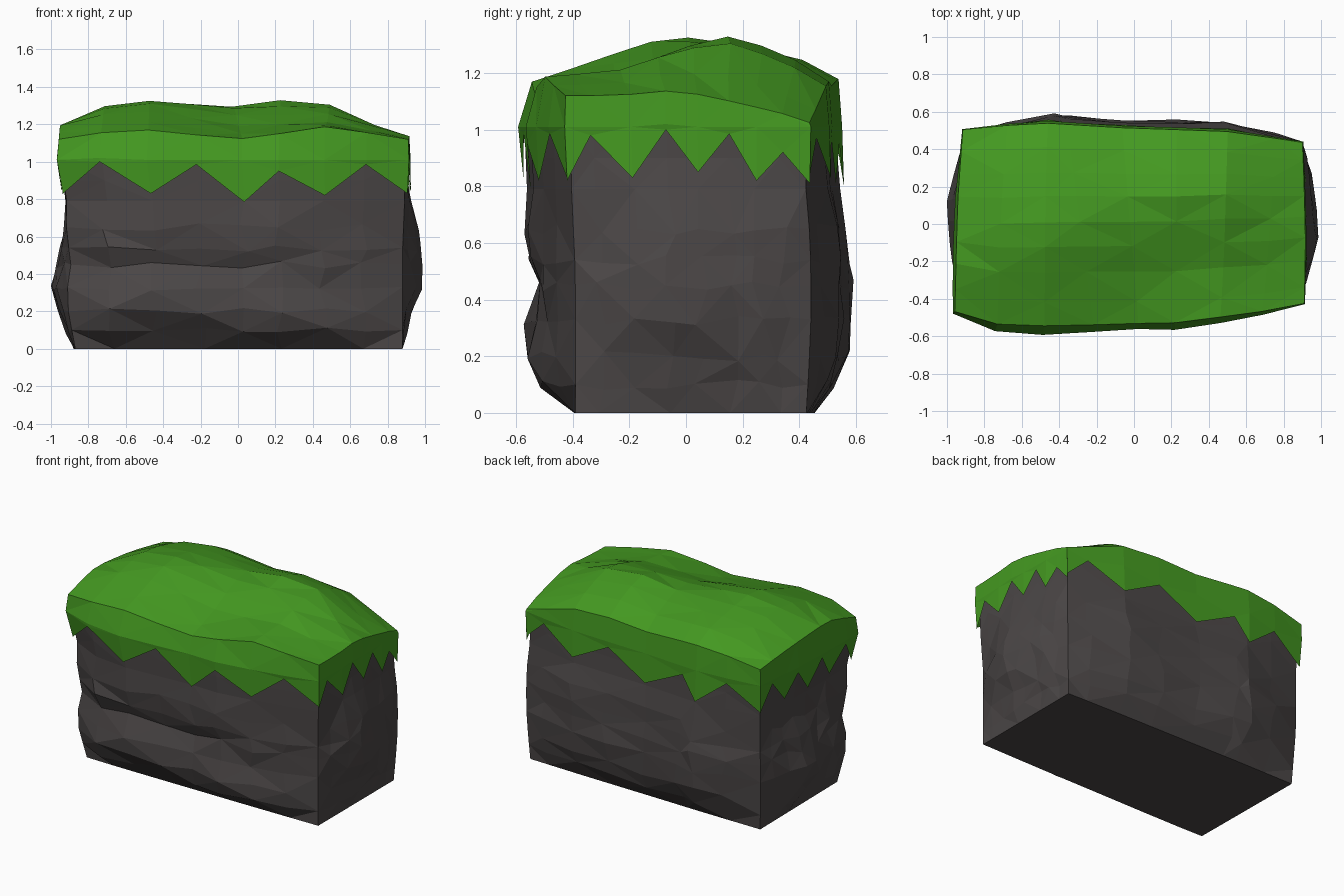
import bpy, bmesh, random
from mathutils import Vector

if "Cube" in bpy.data.objects:
    bpy.data.objects.remove(bpy.data.objects["Cube"])

random.seed(4)


def interp(pts, v):
    """Piecewise linear lookup in [(pos, value), ...]."""
    if v <= pts[0][0]:
        return pts[0][1]
    for (a, p), (b, q) in zip(pts, pts[1:]):
        if v <= b:
            return p + (q - p) * (v - a) / (b - a)
    return pts[-1][1]


# Corner posts: (bottom xy, top xy), counter-clockwise from front left
CORNERS = [((-.87, -.39), (-.94, -.45)), ((.88, -.39), (.895, -.41)),
           ((.88, .425), (.88, .415)), ((-.88, .455), (-.90, .49))]
# Outward swelling of each corner post by height
SWELL = [[(0, 0), (.12, .015), (.25, .03), (.37, .015), (.47, -.01), (.6, .01), (.8, -.005), (1.0, .015), (1.15, 0)],
         [(0, 0), (.5, -.008), (.8, 0)],
         [(0, 0), (.15, .01), (.35, .02), (.6, .02), (.8, .005)],
         [(0, 0), (.4, .01), (.8, 0)]]
OUT = [Vector((0, -1, 0)), Vector((1, 0, 0)), Vector((0, 1, 0)), Vector((-1, 0, 0))]

# Bulge of each side: by height, and along its length
PROFILE = [
    [(0, .005), (.1, .13), (.2, .17), (.33, .14), (.45, .11), (.54, .165), (.65, .15), (.8, .135), (1, .13), (1.17, .09)],
    [(0, 0), (.12, .02), (.25, .05), (.37, .11), (.5, .09), (.63, .08), (.75, .05), (.87, .015), (1.15, .01)],
    [(0, .005), (.12, .09), (.24, .125), (.6, .105), (.85, .07), (1.2, .05)],
    [(0, 0), (.12, .045), (.25, .075), (.37, .105), (.5, .06), (.65, .015), (1, .02), (1.2, .01)]]
SHAPE = [
    [(0, 0), (.12, .8), (.26, 1), (.53, .85), (.63, .93), (.75, .72), (.88, .4), (1, 0)],
    [(0, 0), (.2, .65), (.42, 1), (.6, .8), (.8, .5), (1, 0)],
    [(0, 0), (.25, .95), (.47, .75), (.75, 1), (.9, .5), (1, 0)],
    [(0, 0), (.2, .5), (.38, 1), (.6, .9), (.8, .6), (1, 0)]]

# Grass teeth: stations along each side and the hem height there
TEETH = [
    [(0, .83), (.12, 1), (.255, .83), (.395, .985), (.525, .785), (.63, .95), (.76, .82), (.88, .985), (1, .83)],
    [(0, .82), (.1, .98), (.27, .83), (.41, 1), (.54, .85), (.67, .985), (.78, .82), (.89, .92), (1, .81)],
    [(0, .84), (.08, .97), (.22, .83), (.37, .97), (.53, .81), (.69, .95), (.75, .80), (.87, .97), (1, .82)],
    [(0, .82), (.12, .98), (.25, .83), (.37, .97), (.5, .82), (.62, .98), (.74, .83), (.88, .98), (1, .83)]]

# Hill heights across the top
HX = [0, .12, .26, .51, .63, .77, 1]
HILL = [(0, [1.12, 1.155, 1.17, 1.12, 1.15, 1.19, 1.12]),
        (.22, [1.19, 1.24, 1.25, 1.18, 1.19, 1.205, 1.12]),
        (.32, [1.20, 1.27, 1.29, 1.21, 1.21, 1.22, 1.13]),
        (.46, [1.19, 1.30, 1.335, 1.28, 1.28, 1.28, 1.14]),
        (.68, [1.17, 1.28, 1.30, 1.295, 1.335, 1.31, 1.10]),
        (.88, [1.14, 1.22, 1.25, 1.22, 1.25, 1.23, 1.06]),
        (1, [1.12, 1.16, 1.18, 1.15, 1.17, 1.16, 1.025])]


def hill(u, v):
    return interp([(r, interp(list(zip(HX, row)), u)) for r, row in HILL], v)


def corner(k, z, off):
    k %= 4
    (ax, ay), (bx, by) = CORNERS[k]
    t = min(z / 1.1, 1)
    off += interp(SWELL[k], z)
    x, y = ax + (bx - ax) * t, ay + (by - ay) * t
    return Vector((x + (off if x > 0 else -off), y + (off if y > 0 else -off), z))


def wall(side, s, z, off=0):
    """Point on one side of the block at fraction s and height z."""
    p = corner(side, z, off).lerp(corner(side + 1, z, off), s)
    zz = z
    if side == 0 and .05 < z < .8:  # slanting rock layers on the front
        zz += interp([(0, .05), (.28, -.05), (.6, 0), (.75, .06), (1, .02)], s)
    return p + OUT[side] * interp(PROFILE[side], zz) * interp(SHAPE[side], s)


def add_grid(verts, faces, rows):
    """Triangulated grid with alternating diagonals."""
    n, base = len(rows[0]), len(verts)
    for r in rows:
        verts.extend(r)
    for j in range(len(rows) - 1):
        for i in range(n - 1):
            a = base + j * n + i
            b, c, d = a + 1, a + n + 1, a + n
            faces.extend([(a, b, c), (a, c, d)] if (i + j) % 2 else [(a, b, d), (b, c, d)])


def make(name, verts, faces, mat):
    me = bpy.data.meshes.new(name)
    me.from_pydata([tuple(v) for v in verts], [], faces)
    me.materials.append(mat)
    bpy.context.collection.objects.link(bpy.data.objects.new(name, me))
    bm = bmesh.new()
    bm.from_mesh(me)
    bmesh.ops.remove_doubles(bm, verts=bm.verts, dist=.0005)
    bm.to_mesh(me)
    bm.free()


def material(name, rgb):
    m = bpy.data.materials.new(name)
    m.diffuse_color = (*rgb, 1)
    m.use_nodes = True
    m.node_tree.nodes["Principled BSDF"].inputs["Base Color"].default_value = m.diffuse_color
    return m


green = material("grass green", (.058, .32, .015))
grey = material("dark stone", (.07, .062, .062))

# Rock block: four rough walls and a flat base, open under the grass
LEVELS = [0, .1, .2, .33, .45, .54, .65, .79, .9, 1.02]
verts, faces = [], []
for side in range(4):
    rows = []
    along = OUT[(side + 1) % 4]
    for z in LEVELS:
        row = []
        for k, (s, _) in enumerate(TEETH[side]):
            p = wall(side, s, z)
            if 0 < k < 8 and 0 < z < .75:
                p += along * random.uniform(-.025, .025) + OUT[side] * random.uniform(-.01, .01)
                p.z += random.uniform(-.02, .02)
            row.append(p)
        rows.append(row)
    add_grid(verts, faces, rows)
block = 9 * len(LEVELS)
ring = [side * block + k for side in range(4) for k in range(8)]
faces.append(tuple(reversed(ring)))
make("rock_block", verts, faces, grey)

# Grass cap: toothed skirts hanging from the top edge
OFF = .015
verts, faces, rims = [], [], []
for side in range(4):
    top, mid, hem = [], [], []
    for s, low in TEETH[side]:
        u, v = [(s, 0), (1, s), (1 - s, 1), (0, 1 - s)][side]
        top.append(wall(side, s, hill(u, v), OFF))
        mid.append(wall(side, s, max(low + .02, 1.01), OFF + .005))
        hem.append(wall(side, s, low, OFF))
    add_grid(verts, faces, [hem, mid, top])
    rims.append(top)

# Grass cap: hilly top blended between the four rims
F, R, B, L = rims[0], rims[1], rims[2][::-1], rims[3][::-1]
sf, sr, sb, sl = [[s for s, _ in t] for t in TEETH]
sb, sl = [1 - s for s in sb[::-1]], [1 - s for s in sl[::-1]]
rows = []
for j in range(9):
    row = []
    for i in range(9):
        u, v = sf[i], sr[j]
        for _ in range(4):
            u = sf[i] + (sb[i] - sf[i]) * v
            v = sl[j] + (sr[j] - sl[j]) * u
        p = F[i].lerp(B[i], v) + L[j].lerp(R[j], u) - F[0].lerp(F[8], u).lerp(B[0].lerp(B[8], u), v)
        p.z = hill(u, v)
        row.append(p)
    rows.append(row)
add_grid(verts, faces, rows)
make("grass_cap", verts, faces, green)
